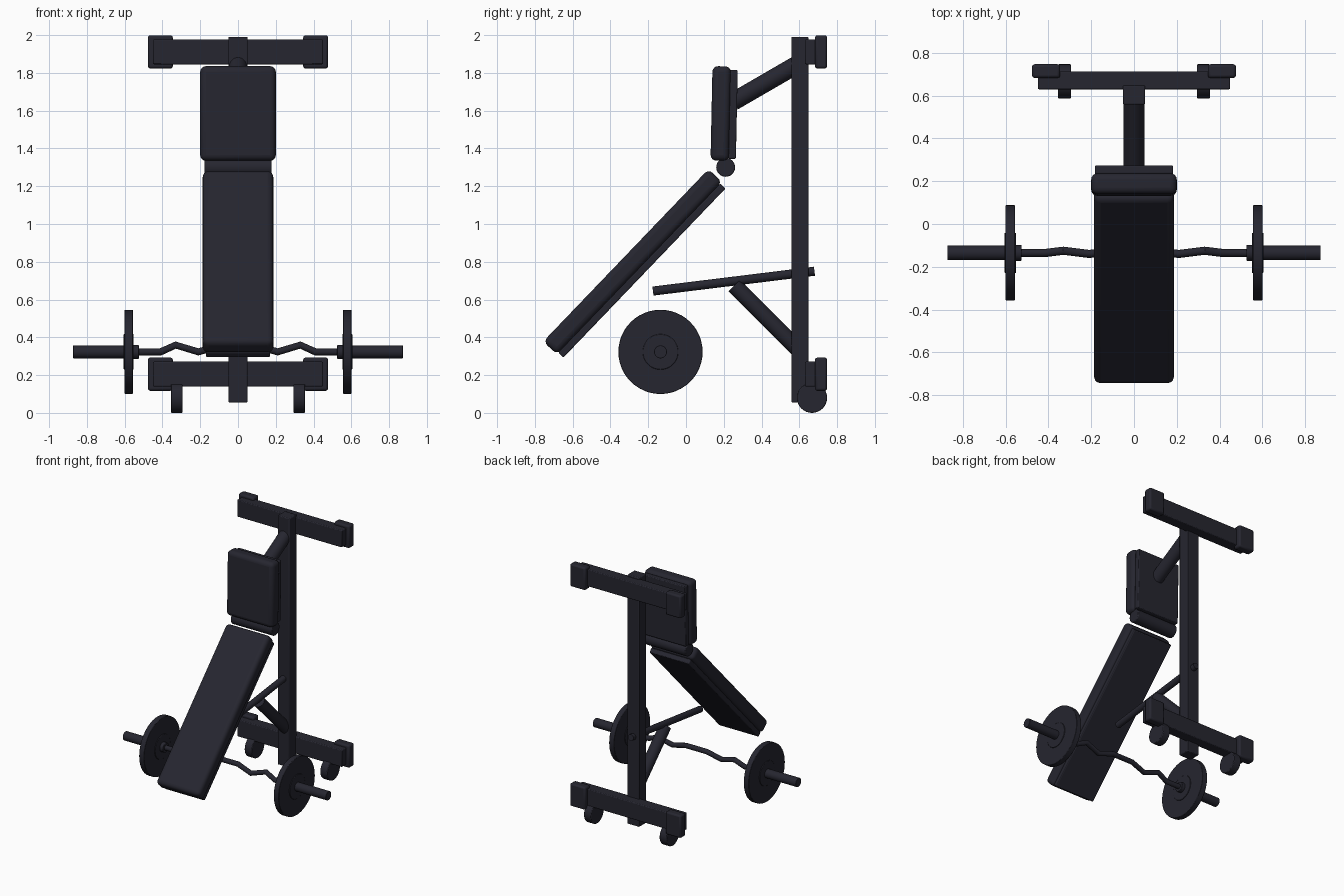
import bpy, math
from mathutils import Vector

cube = bpy.data.objects.get("Cube")
if cube:
    bpy.data.objects.remove(cube, do_unlink=True)

dark = bpy.data.materials.new("dark_navy")
dark.use_nodes = True
COLOUR = (0.019, 0.019, 0.029, 1)
dark.diffuse_color = COLOUR
dark.node_tree.nodes["Principled BSDF"].inputs["Base Color"].default_value = COLOUR


def finish(ob, name, bevel=0.0, segments=3):
    """Name, colour, optionally round the edges, and smooth a part."""
    ob.name = name
    ob.data.materials.append(dark)
    if bevel:
        mod = ob.modifiers.new("rounded_edges", 'BEVEL')
        mod.width = bevel
        mod.segments = segments
        mod.limit_method = 'ANGLE'
    bpy.ops.object.shade_smooth_by_angle(angle=math.radians(35))
    return ob


def box(name, centre, size, bevel=0.006, tilt=0.0, segments=2):
    bpy.ops.mesh.primitive_cube_add(size=1, location=centre)
    ob = bpy.context.object
    ob.scale = size
    bpy.ops.object.transform_apply(location=False, rotation=False, scale=True)
    ob.rotation_euler.x = tilt
    return finish(ob, name, bevel, segments)


def rod(name, a, b, radius, bevel=0.0, sides=32):
    a, b = Vector(a), Vector(b)
    bpy.ops.mesh.primitive_cylinder_add(vertices=sides, radius=radius,
                                        depth=(b - a).length, location=(a + b) / 2)
    ob = bpy.context.object
    ob.rotation_euler = (b - a).to_track_quat('Z', 'Y').to_euler()
    return finish(ob, name, bevel, 2)


# Upright post
box("upright_post", (0, 0.603, 1.023), (0.103, 0.09, 1.936))

# Upper and lower crossbars with rubber end blocks
for level, z in (("upper", 1.911), ("lower", 0.205)):
    box(level + "_crossbar", (0, 0.672, z), (0.90, 0.084, 0.132))
    for side, s in (("left", 1), ("right", -1)):
        box(f"{level}_{side}_end_block", (s * 0.411, 0.715, z), (0.132, 0.064, 0.176), 0.012)

# Transport wheels
for side, s in (("left", 1), ("right", -1)):
    rod(side + "_wheel", (s * 0.294, 0.667, 0.08), (s * 0.356, 0.667, 0.08), 0.08, 0.005)

# Back pad, its backing board and the roller beneath it
lean = math.radians(-1.2)
box("back_pad", (0, 0.184, 1.585), (0.40, 0.098, 0.50), 0.03, lean, 4)
box("back_pad_board", (0, 0.249, 1.58), (0.366, 0.04, 0.47), 0.006, lean)
rod("roller", (-0.177, 0.21, 1.30), (0.177, 0.21, 1.30), 0.05, 0.006)

# Inclined bench pad and board, offset along the pad's underside normal
angle = math.radians(46.2)
bench = Vector((0, -0.282, 0.80))
under = Vector((0, math.sin(angle), -math.cos(angle)))
box("bench_pad", bench, (0.374, 1.265, 0.10), 0.03, angle, 4)
box("bench_board", bench + under * 0.067, (0.34, 1.24, 0.038), 0.006, angle)

# Arms and braces joined to the post
rod("upper_arm", (0, 0.25, 1.648), (0, 0.59, 1.845), 0.048)
rod("support_rod", (0, -0.175, 0.645), (0, 0.68, 0.75), 0.024)
rod("lower_brace", (0, 0.255, 0.675), (0, 0.59, 0.34), 0.043)

# Curved barbell handle, mirrored from one half path
BY, BZ = -0.135, 0.323
half = [(0.54, 0, 0), (0.41, 0, 0), (0.33, 0.01, 0.036), (0.21, -0.005, 0.0), (0.09, 0.008, 0.034)]
path = [(-x, y, z) for x, y, z in half] + half[::-1]
curve = bpy.data.curves.new("barbell_handle", 'CURVE')
curve.dimensions = '3D'
curve.bevel_depth = 0.019
curve.bevel_resolution = 4
curve.use_fill_caps = True
spline = curve.splines.new('POLY')
spline.points.add(len(path) - 1)
for point, (x, y, z) in zip(spline.points, path):
    point.co = (x, BY + y, BZ + z, 1)
handle = bpy.data.objects.new("barbell_handle", curve)
bpy.context.collection.objects.link(handle)
bpy.ops.object.select_all(action='DESELECT')
handle.select_set(True)
bpy.context.view_layer.objects.active = handle
bpy.ops.object.convert(target='MESH')
finish(bpy.context.object, "barbell_handle")

# Barbell ends: collar, weight disc, raised hub and sleeve
for side, s in (("left", 1), ("right", -1)):
    for part, x0, x1, radius, bevel in (("collar", 0.525, 0.56, 0.037, 0.003),
                                        ("weight_disc", 0.557, 0.600, 0.223, 0.003),
                                        ("weight_hub", 0.552, 0.605, 0.094, 0.003),
                                        ("sleeve", 0.55, 0.873, 0.034, 0.002)):
        rod(f"{side}_{part}", (s * x0, BY, BZ), (s * x1, BY, BZ), radius, bevel, 48)
